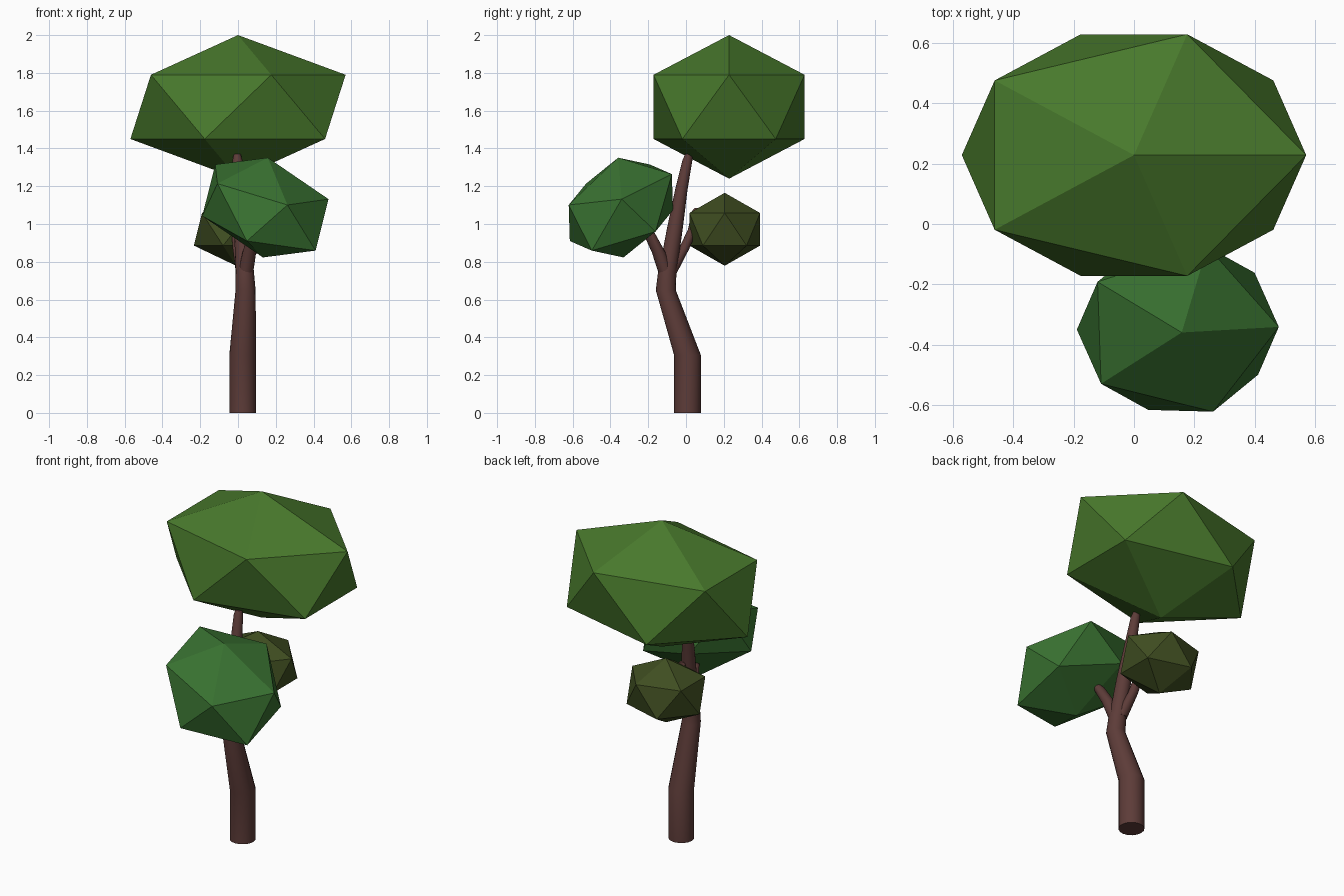
import bpy, bmesh, math
from mathutils import Matrix

if "Cube" in bpy.data.objects:
    bpy.data.objects.remove(bpy.data.objects["Cube"])


def finish(bm, name, color, smooth=False):
    bmesh.ops.recalc_face_normals(bm, faces=bm.faces[:])
    mesh = bpy.data.meshes.new(name)
    bm.to_mesh(mesh)
    bm.free()
    mat = bpy.data.materials.new(name + "_color")
    mat.diffuse_color = (*color, 1)
    mat.use_nodes = True
    mat.node_tree.nodes["Principled BSDF"].inputs["Base Color"].default_value = mat.diffuse_color
    mesh.materials.append(mat)
    obj = bpy.data.objects.new(name, mesh)
    bpy.context.collection.objects.link(obj)
    if smooth:
        bpy.context.view_layer.objects.active = obj
        obj.select_set(True)
        bpy.ops.object.shade_smooth_by_angle(angle=math.radians(30))
        obj.select_set(False)
    return obj


def limb(name, path, sides=16):
    """Tapered tube through level rings given as (x, y, z, radius)."""
    bm = bmesh.new()
    rings = []
    for x, y, z, r in path:
        rings.append([bm.verts.new((x + r * math.cos(2 * math.pi * i / sides),
                                    y + r * math.sin(2 * math.pi * i / sides), z))
                      for i in range(sides)])
    for a, b in zip(rings, rings[1:]):
        for i in range(sides):
            j = (i + 1) % sides
            bm.faces.new((a[i], a[j], b[j], b[i]))
    bm.faces.new(rings[0][::-1])
    bm.faces.new(rings[-1])
    return finish(bm, name, (0.11, 0.045, 0.04), smooth=True)


def foliage(name, center, basis, color):
    """Icosahedron shaped by a 3x3 basis."""
    bm = bmesh.new()
    bmesh.ops.create_icosphere(bm, subdivisions=1, radius=1,
                               matrix=Matrix.Translation(center) @ Matrix(basis).to_4x4())
    return finish(bm, name, color)


def scaled(x, y, z):
    return Matrix.Diagonal((x, y, z))


# Trunk and its three branches
limb("trunk", [(.025, .008, 0, .071), (.025, .008, .305, .071),
               (.04, -.107, .65, .053), (.035, -.098, .76, .048)])
limb("main_branch", [(.035, -.098, .74, .048), (.022, -.06, .97, .042),
                     (.005, -.025, 1.18, .033), (-.003, .008, 1.34, .026),
                     (-.004, .014, 1.37, .018)])
limb("front_branch", [(.04, -.105, .74, .04), (.06, -.145, .85, .036),
                      (.085, -.195, .95, .031), (.09, -.203, .97, .018)])
limb("back_branch", [(.025, -.085, .74, .036), (.0, -.01, .87, .028),
                     (-.01, .035, .97, .025), (-.01, .055, 1.07, .022),
                     (-.01, .057, 1.085, .012)])

# Foliage clumps
foliage("top_foliage", (0, .228, 1.62), scaled(.637, .47, .38), (.065, .19, .025))
foliage("back_foliage", (-.01, .205, .972), scaled(.25, .22, .193), (.05, .075, .015))
foliage("front_foliage", (.145, -.345, 1.087),
        ((.367, -.011, .013), (.012, .321, -.014), (-.082, .096, .264)),
        (.04, .165, .03))
